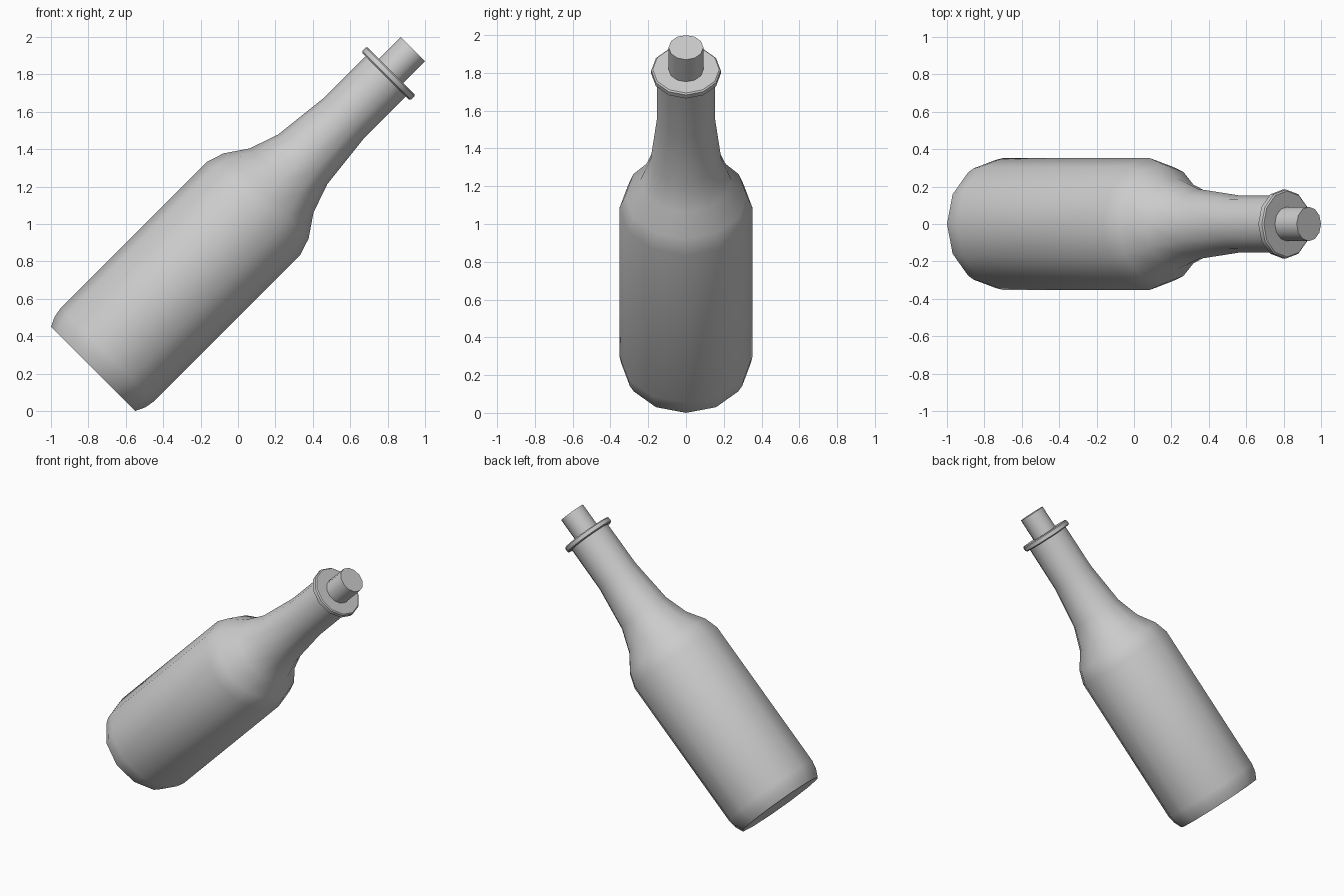
import bpy, bmesh, math
from mathutils import Matrix, Vector

if "Cube" in bpy.data.objects:
    bpy.data.objects.remove(bpy.data.objects["Cube"])

SIDES = 12
# bottle axis leans 45 degrees towards +x, starting at the base centre
TILT = Matrix.Translation((-0.775, 0, 0.225)) @ Matrix.Rotation(math.radians(45), 4, 'Y')


def lathe(name, profile):
    """Closed solid of revolution from (radius, height) points."""
    bm = bmesh.new()
    rings = []
    for r, h in profile:
        rings.append([bm.verts.new(TILT @ Vector((r * math.cos(a), r * math.sin(a), h)))
                      for a in (2 * math.pi * i / SIDES for i in range(SIDES))])
    for low, high in zip(rings, rings[1:]):
        for i in range(SIDES):
            j = (i + 1) % SIDES
            bm.faces.new((low[i], low[j], high[j], high[i]))
    bm.faces.new(rings[0][::-1])
    bm.faces.new(rings[-1])
    mesh = bpy.data.meshes.new(name)
    bm.to_mesh(mesh)
    bm.free()
    obj = bpy.data.objects.new(name, mesh)
    bpy.context.collection.objects.link(obj)
    bpy.ops.object.select_all(action='DESELECT')
    obj.select_set(True)
    bpy.context.view_layer.objects.active = obj
    bpy.ops.object.shade_smooth_by_angle(angle=math.radians(42))
    return obj


# body, shoulder and neck
lathe("bottle_body", [(0.318, 0), (0.343, 0.053), (0.353, 0.11), (0.353, 1.213),
                      (0.322, 1.308), (0.242, 1.425), (0.187, 1.584),
                      (0.153, 1.89), (0.152, 2.23)])

# lip around the mouth
lathe("bottle_lip", [(0.176, 2.213), (0.184, 2.22), (0.184, 2.246), (0.176, 2.253)])

# stopper
lathe("cork", [(0.092, 2.20), (0.092, 2.418)])
